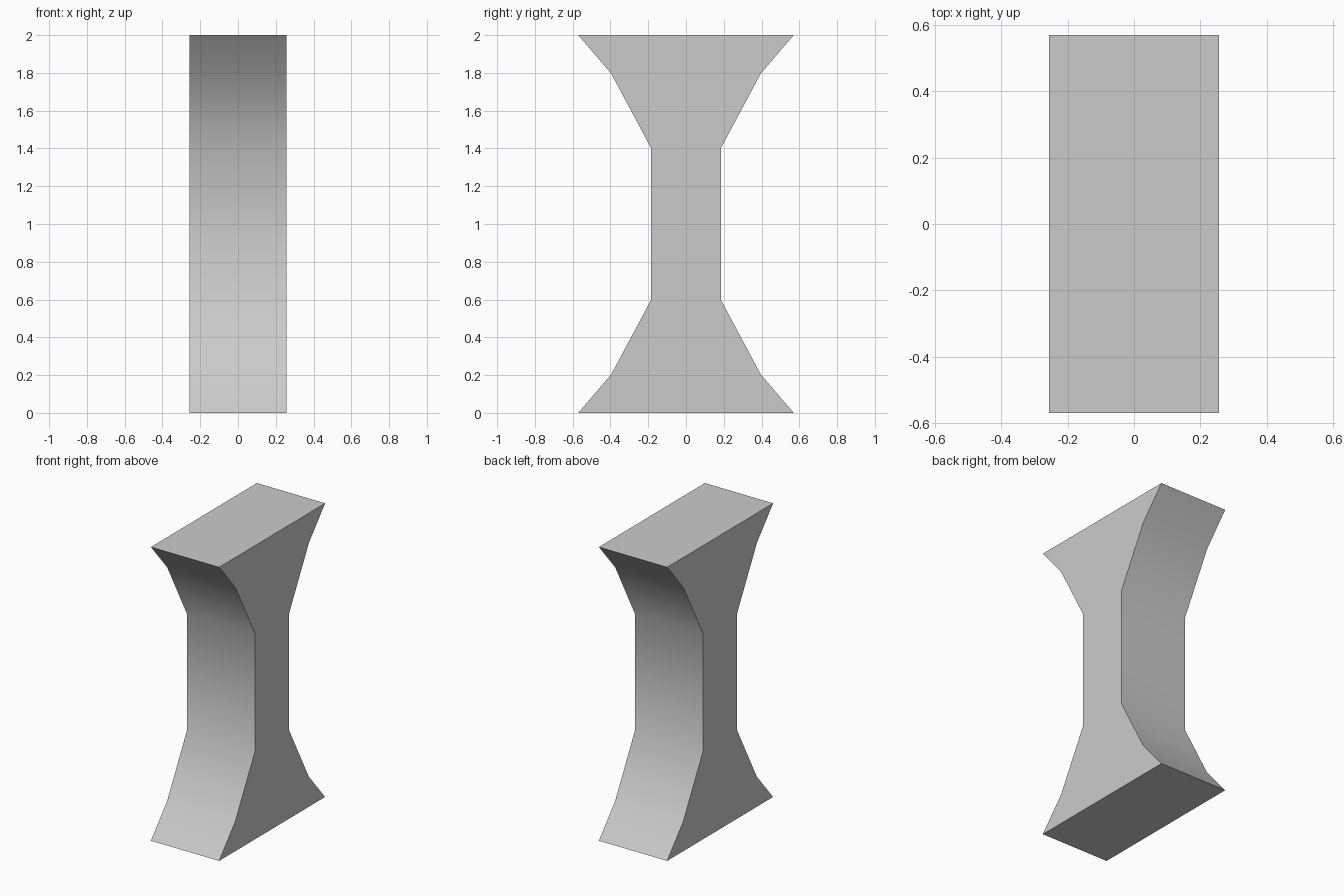
import bpy, bmesh, math

cube = bpy.data.objects.get("Cube")
if cube:
    bpy.data.objects.remove(cube, do_unlink=True)

HALF_WIDTH = 0.257
# Lower half of the side profile as (half depth, height)
FLARE = [(0.57, 0.0), (0.395, 0.205), (0.184, 0.6)]

# Mirror the flare upward, then across the middle, into a closed outline
edge = FLARE + [(y, 2 - z) for y, z in reversed(FLARE)]
outline = edge + [(-y, z) for y, z in reversed(edge)]

# Extrude the outline across the width
bm = bmesh.new()
side = bm.faces.new([bm.verts.new((-HALF_WIDTH, y, z)) for y, z in outline])
extruded = bmesh.ops.extrude_face_region(bm, geom=[side], use_keep_orig=True)
moved = [v for v in extruded["geom"] if isinstance(v, bmesh.types.BMVert)]
bmesh.ops.translate(bm, verts=moved, vec=(2 * HALF_WIDTH, 0, 0))
bmesh.ops.recalc_face_normals(bm, faces=bm.faces)
mesh = bpy.data.meshes.new("flared_pillar")
bm.to_mesh(mesh)
bm.free()

pillar = bpy.data.objects.new("flared_pillar", mesh)
bpy.context.collection.objects.link(pillar)

# Plain grey
grey = bpy.data.materials.new("light_grey")
grey.use_nodes = True
colour = (0.6, 0.6, 0.6, 1)
grey.diffuse_color = colour
grey.node_tree.nodes["Principled BSDF"].inputs["Base Color"].default_value = colour
mesh.materials.append(grey)

# Smooth the curved front and back, keep the outer edges sharp
bpy.ops.object.select_all(action="DESELECT")
pillar.select_set(True)
bpy.context.view_layer.objects.active = pillar
bpy.ops.object.shade_smooth_by_angle(angle=math.radians(40))
